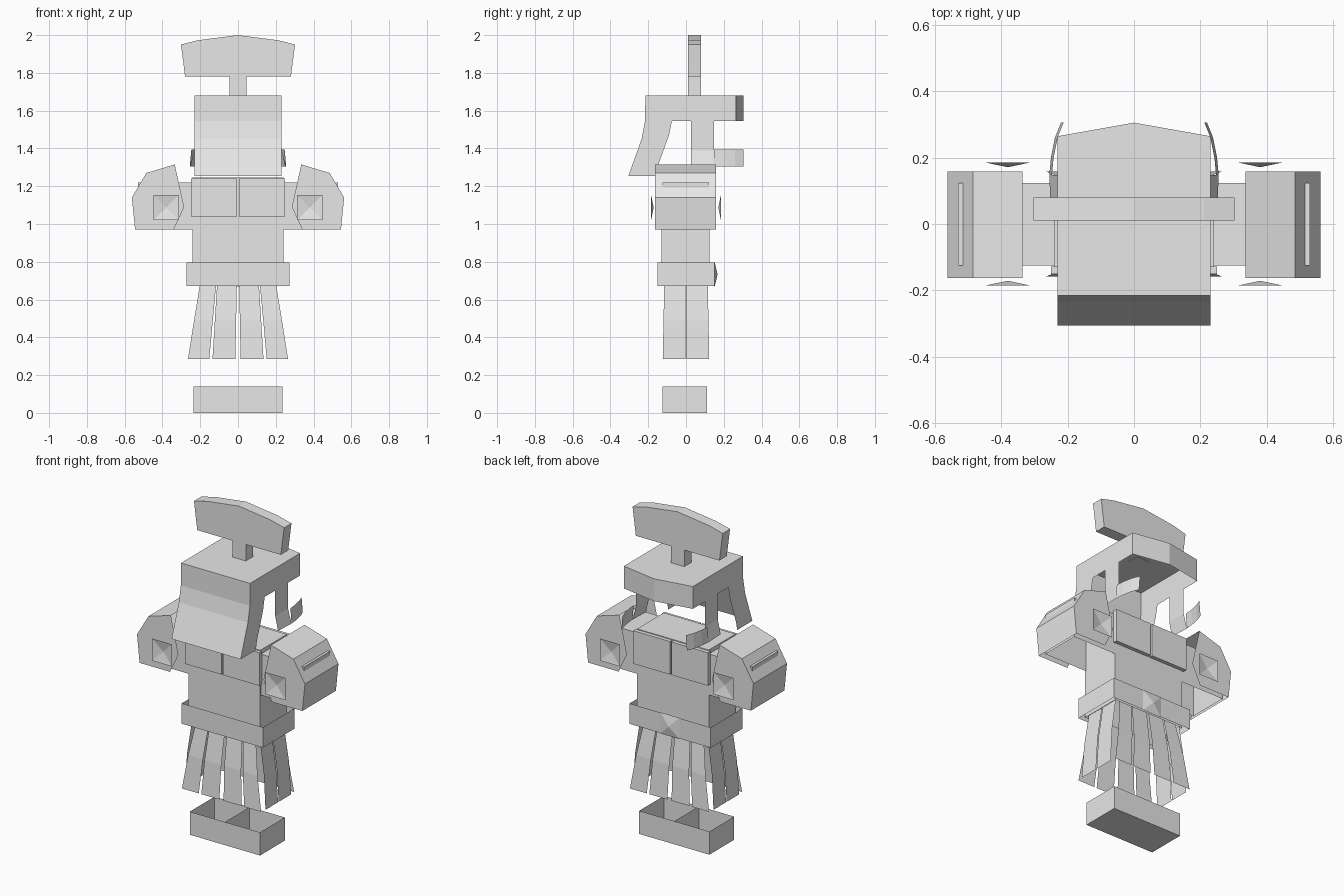
import bpy, bmesh
from mathutils import Vector

if "Cube" in bpy.data.objects:
    bpy.data.objects.remove(bpy.data.objects["Cube"], do_unlink=True)

grey = bpy.data.materials.new("plain_grey")
grey.use_nodes = True
grey.diffuse_color = (0.8, 0.8, 0.8, 1)
grey.node_tree.nodes["Principled BSDF"].inputs["Base Color"].default_value = (0.8, 0.8, 0.8, 1)


def shell(name, faces, mirror=False):
    """Flat-shaded surface from polygons; mirror adds the copy on the other side."""
    bm = bmesh.new()
    for face in faces:
        bm.faces.new([bm.verts.new(p) for p in face])
        if mirror:
            bm.faces.new([bm.verts.new((-x, y, z)) for x, y, z in reversed(face)])
    bmesh.ops.remove_doubles(bm, verts=bm.verts, dist=0.0005)
    bmesh.ops.recalc_face_normals(bm, faces=bm.faces)
    mesh = bpy.data.meshes.new(name)
    bm.to_mesh(mesh)
    bm.free()
    mesh.materials.append(grey)
    obj = bpy.data.objects.new(name, mesh)
    bpy.context.collection.objects.link(obj)
    return obj


def box(name, x, y, z, skip="", mirror=False):
    """Box from ranges; skip names the open sides."""
    (a, b), (c, d), (e, f) = x, y, z
    sides = {
        "bottom": [(a, c, e), (a, d, e), (b, d, e), (b, c, e)],
        "top": [(a, c, f), (b, c, f), (b, d, f), (a, d, f)],
        "front": [(a, c, e), (b, c, e), (b, c, f), (a, c, f)],
        "back": [(a, d, e), (a, d, f), (b, d, f), (b, d, e)],
        "inner": [(a, c, e), (a, c, f), (a, d, f), (a, d, e)],
        "outer": [(b, c, e), (b, d, e), (b, d, f), (b, c, f)],
    }
    return shell(name, [v for k, v in sides.items() if k not in skip.split()], mirror)


def extrude_y(outline, y0, y1, walls):
    """Front and back polygons plus the first few side walls of an xz outline."""
    faces = [[(x, y, z) for x, z in outline] for y in (y0, y1)]
    for i in range(walls):
        (xa, za), (xb, zb) = outline[i], outline[(i + 1) % len(outline)]
        faces.append([(xa, y0, za), (xb, y0, zb), (xb, y1, zb), (xa, y1, za)])
    return faces


def strip(rows):
    """Quads between successive point pairs."""
    return [[a, b, d, c] for (a, b), (c, d) in zip(rows, rows[1:])]


def pyramid(name, x, z, base, tip, half, mirror=False):
    ring = [(x + i * half, base, z + j * half) for i, j in ((-1, -1), (1, -1), (1, 1), (-1, 1))]
    shell(name, [[ring[i], ring[(i + 1) % 4], (x, tip, z)] for i in range(4)], mirror)


# Crest and its stem
crest = [(-0.28, 1.78), (0.28, 1.78), (0.285, 1.82), (0.302, 1.95), (0.21, 1.973),
         (0, 2.0), (-0.21, 1.973), (-0.302, 1.95), (-0.285, 1.82)]
shell("crest", extrude_y(crest, 0.01, 0.08, len(crest)))
box("crest_stem", (-0.045, 0.045), (0.01, 0.08), (1.677, 1.785))

# Helmet shell: top, visor, cut-out sides and pointed back
W = 0.231
visor = [(-0.215, 1.68), (-0.217, 1.545), (-0.235, 1.45), (-0.305, 1.255)]
side = visor + [(-0.16, 1.255), (-0.148, 1.31), (-0.09, 1.47), (-0.075, 1.545),
                (0.026, 1.545), (0.026, 1.39), (0.148, 1.39), (0.148, 1.545),
                (0.264, 1.545), (0.264, 1.68)]
helmet = strip([((-W, y, z), (W, y, z)) for y, z in visor])
helmet += [[(s * W, y, z) for y, z in side] for s in (-1, 1)]
helmet += [[(s * W, 0.264, 1.545), (0, 0.305, 1.545), (0, 0.305, 1.68), (s * W, 0.264, 1.68)]
           for s in (-1, 1)]
helmet.append([(-W, -0.215, 1.68), (W, -0.215, 1.68), (W, 0.264, 1.68),
               (0, 0.305, 1.68), (-W, 0.264, 1.68)])
shell("helmet", helmet)

# Cheek guards with curved flanges sweeping back
cheek = [[(W, 0.026, 1.39), (W, 0.148, 1.39), (0.255, 0.148, 1.305), (0.25, 0.026, 1.305)]]
path = [(0.255, 0.148), (0.25, 0.2), (0.238, 0.26), (0.22, 0.305)]
cheek += strip([((x, y, 1.305), (x - 0.008, y, 1.395)) for x, y in path])
shell("cheek_guards", cheek, mirror=True)

# Torso, chest plates and belt
box("torso", (-0.24, 0.24), (-0.13, 0.125), (0.68, 1.245), "bottom")
box("front_chest_plates", (0.005, 0.25), (-0.15, -0.128), (1.04, 1.24), mirror=True)
box("back_chest_plates", (0.005, 0.25), (0.123, 0.148), (1.04, 1.24), mirror=True)
box("belt", (-0.272, 0.272), (-0.15, 0.152), (0.672, 0.795), "top bottom")
pyramid("belt_gem", 0, 0.733, 0.152, 0.167, 0.064)

# Sleeves and angular shoulder guards
box("sleeves", (0.24, 0.53), (-0.125, 0.123), (0.972, 1.22), "inner bottom", mirror=True)
guard = [(0.335, 1.315), (0.485, 1.27), (0.562, 1.14), (0.545, 0.972), (0.34, 0.972), (0.285, 1.09)]
shell("shoulder_guards", extrude_y(guard, -0.163, 0.158, 3), mirror=True)
pyramid("front_shoulder_gems", 0.38, 1.087, -0.185, -0.171, 0.067, mirror=True)
pyramid("back_shoulder_gems", 0.38, 1.087, 0.185, 0.171, 0.067, mirror=True)

# Skirt strips: (height, outward offset, widening)
levels = [(0.69, 0.115, 0), (0.49, 0.145, 0.5), (0.285, 0.158, 1)]
spans = [((0.006, 0.11), (0.014, 0.135)), ((0.115, 0.2), (0.152, 0.265))]
for label, sign in (("front", -1), ("back", 1)):
    faces = []
    for (a, b), (c, d) in spans:
        faces += strip([((a + (c - a) * t, sign * y, z), (b + (d - b) * t, sign * y, z))
                        for z, y, t in levels])
    shell(label + "_skirt_strips", faces, mirror=True)
faces = []
for s in (-1, 1):
    faces += strip([((0.112 + y, s * 0.003, z), (0.112 + y, s * (0.115 + 0.008 * t), z))
                    for z, y, t in levels])
shell("side_skirt_strips", faces, mirror=True)

# Open-topped boots side by side
box("boots", (0.0, 0.235), (-0.125, 0.112), (0, 0.14), "top", mirror=True)
